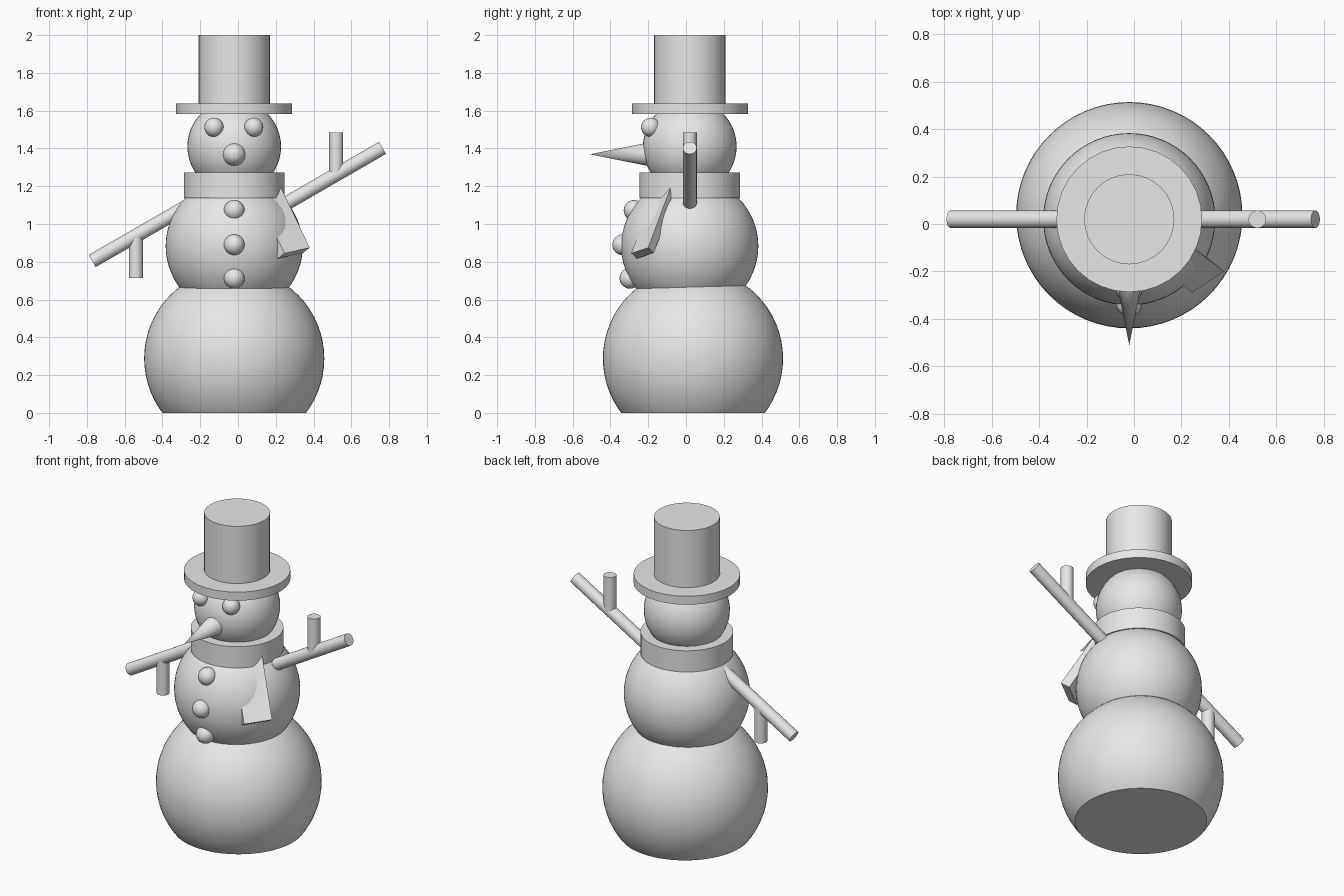
import bpy, bmesh, math
from mathutils import Vector, Matrix

if "Cube" in bpy.data.objects:
    bpy.data.objects.remove(bpy.data.objects["Cube"])

grey = bpy.data.materials.new("plain grey")
grey.diffuse_color = (0.8, 0.8, 0.8, 1)
grey.use_nodes = True
grey.node_tree.nodes["Principled BSDF"].inputs["Base Color"].default_value = grey.diffuse_color

CX, CY = -0.02, 0.02  # body axis


def finish(name, smooth=True):
    ob = bpy.context.object
    ob.name = name
    ob.data.materials.append(grey)
    if smooth:
        bpy.ops.object.shade_smooth_by_angle(angle=math.radians(35))
    return ob


def ball(name, loc, r, seg=48):
    bpy.ops.mesh.primitive_uv_sphere_add(segments=seg, ring_count=seg // 2, radius=r, location=loc)
    return finish(name)


def rod(name, a, b, r1, r2=None, sides=32):
    """Cylinder or cone from point a to point b."""
    a, b = Vector(a), Vector(b)
    d = b - a
    bpy.ops.mesh.primitive_cone_add(vertices=sides, radius1=r1, radius2=r1 if r2 is None else r2,
                                    depth=d.length, location=(a + b) / 2,
                                    rotation=d.to_track_quat('Z', 'Y').to_euler())
    return finish(name)


# Base snowball, cut flat where it meets the ground
base_z = 0.288
base = ball("base_snowball", (CX, 0.037, base_z), 0.477, 64)
bm = bmesh.new()
bm.from_mesh(base.data)
cut = bmesh.ops.bisect_plane(bm, geom=bm.verts[:] + bm.edges[:] + bm.faces[:],
                             plane_co=(0, 0, -base_z), plane_no=(0, 0, -1), clear_outer=True)
rim = [e for e in cut["geom_cut"] if isinstance(e, bmesh.types.BMEdge)]
cap = bmesh.ops.contextual_create(bm, geom=rim)["faces"]
for f in cap:
    f.smooth = False
bmesh.ops.recalc_face_normals(bm, faces=bm.faces[:])
bm.to_mesh(base.data)
bm.free()
bpy.ops.object.shade_smooth_by_angle(angle=math.radians(35))

# Torso and head
ball("torso_snowball", (CX, CY, 0.883), 0.363, 64)
ball("head_snowball", (CX, CY, 1.41), 0.248)

# Top hat
rod("hat_brim", (CX, CY, 1.583), (CX, CY, 1.637), 0.307)
rod("hat_crown", (CX, CY, 1.6), (CX, CY, 2.0), 0.19)

# Face
for side, x in (("right", -0.127), ("left", 0.083)):
    ball(side + "_eye", (x, -0.187, 1.512), 0.051, 24)
rod("nose", (CX, -0.16, 1.369), (CX, -0.51, 1.369), 0.07, 0)

# Buttons down the torso
for i, (y, z) in enumerate(((-0.275, 1.072), (-0.335, 0.89), (-0.297, 0.713))):
    ball(f"button_{i + 1}", (CX, y, z), 0.055, 24)

# Scarf band and hanging end
rod("scarf_band", (CX, CY, 1.137), (CX, CY, 1.272), 0.267, sides=48)
corner = Vector((0.246, -0.29, 0.845))
width, thick, length = (Vector(v) for v in ((0.134, 0.09, 0.03), (-0.036, 0.03, -0.028), (-0.18, 0.14, 0.375)))
bpy.ops.mesh.primitive_cube_add(size=1)
tail = finish("scarf_end", smooth=False)
frame = Matrix((width, thick, length)).transposed().to_4x4()
frame.translation = corner + (width + thick + length) / 2
tail.data.transform(frame)

# Stick arms with one twig each
rod("left_arm", (0.2, CY, 1.077), (0.765, CY, 1.403), 0.037)
rod("left_twig", (0.52, CY, 1.262), (0.52, CY, 1.485), 0.037)
rod("right_arm", (-0.24, CY, 1.111), (-0.772, CY, 0.804), 0.037)
rod("right_twig", (-0.54, CY, 0.938), (-0.54, CY, 0.715), 0.037)
